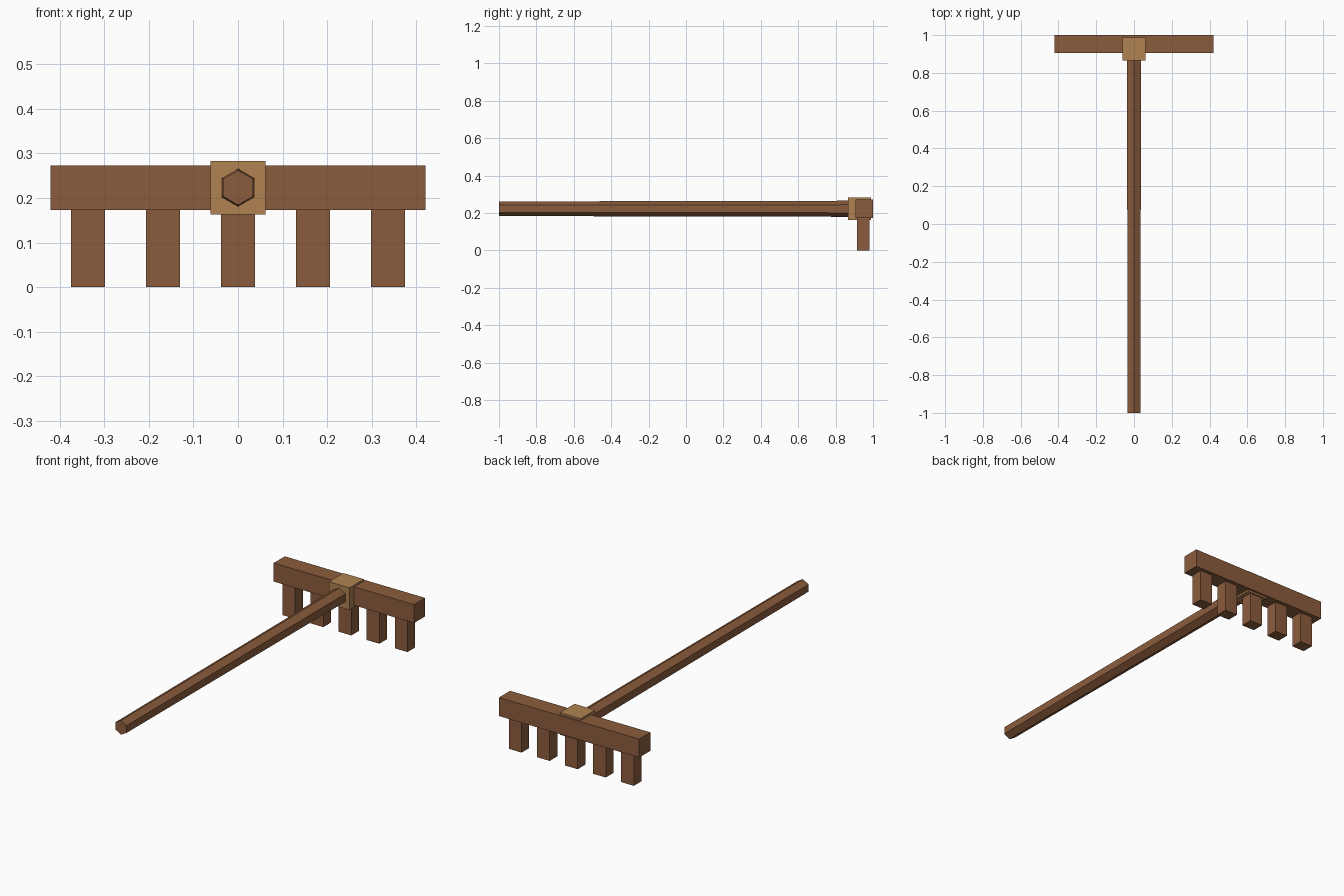
import bpy
from math import radians
from mathutils import Matrix

cube = bpy.data.objects.get("Cube")
if cube:
    bpy.data.objects.remove(cube, do_unlink=True)


def material(name, rgb):
    mat = bpy.data.materials.new(name)
    mat.use_nodes = True
    mat.diffuse_color = (*rgb, 1)
    mat.node_tree.nodes["Principled BSDF"].inputs["Base Color"].default_value = (*rgb, 1)
    return mat


def finish(name, mat):
    obj = bpy.context.object
    obj.name = obj.data.name = name
    obj.data.materials.append(mat)
    return obj


def box(name, low, high, mat):
    bpy.ops.mesh.primitive_cube_add(size=1)
    obj = finish(name, mat)
    size = [b - a for a, b in zip(low, high)]
    centre = [(a + b) / 2 for a, b in zip(low, high)]
    obj.data.transform(Matrix.Translation(centre) @ Matrix.Diagonal((*size, 1)))
    return obj


brown = material("brown wood", (0.26, 0.108, 0.046))
tan = material("light wood", (0.435, 0.223, 0.085))

# Crossbar and the block that joins it to the handle
box("crossbar", (-0.42, 0.905, 0.173), (0.42, 1.0, 0.273), brown)
box("joint_block", (-0.062, 0.865, 0.163), (0.062, 0.988, 0.283), tan)

# Evenly spaced teeth
for i in range(5):
    x = (i - 2) * 0.168
    box(f"tooth_{i + 1}", (x - 0.038, 0.915, 0), (x + 0.038, 0.98, 0.18), brown)

# Six-sided handle, slightly thicker towards the head, with an edge on top
bpy.ops.mesh.primitive_cone_add(vertices=6, radius1=0.039, radius2=0.043, depth=1.9)
handle = finish("handle", brown)
handle.data.transform(Matrix.Translation((0, -0.05, 0.223)) @ Matrix.Rotation(radians(-90), 4, "X"))
